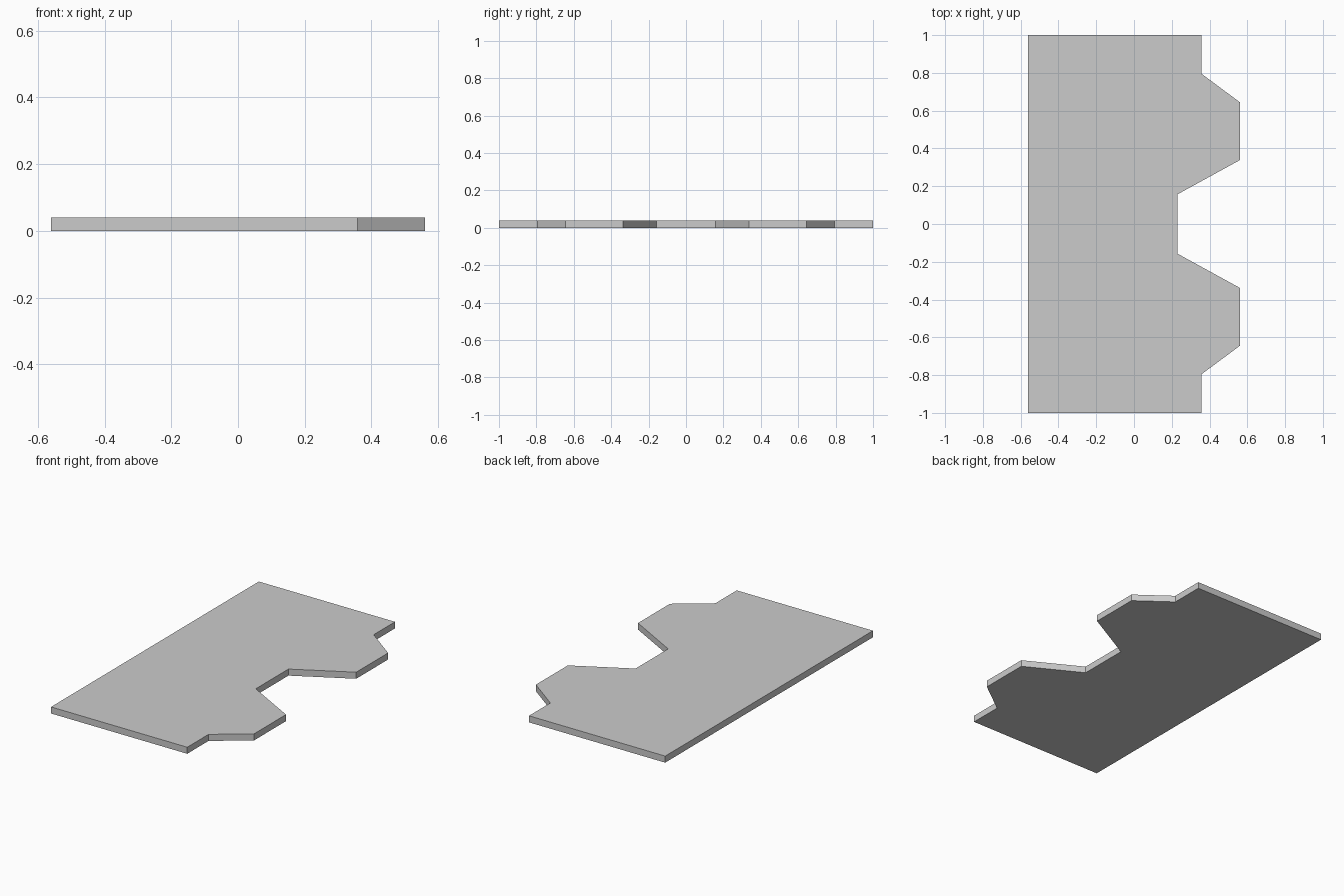
import bpy, bmesh

if "Cube" in bpy.data.objects:
    bpy.data.objects.remove(bpy.data.objects["Cube"])

HEIGHT = 0.04
BACK_X = -0.56

# Upper half of the toothed edge, from the end of the plate to the middle notch
half = [(0.358, 1.0), (0.358, 0.795), (0.56, 0.645), (0.56, 0.338), (0.23, 0.157)]
edge = half + [(x, -y) for x, y in reversed(half)]
outline = [(BACK_X, -1.0), (BACK_X, 1.0)] + edge
outline.reverse()  # counter-clockwise, so the face points up

# Flat plate: fill the outline and extrude it to its thickness
bm = bmesh.new()
base = bm.faces.new([bm.verts.new((x, y, 0)) for x, y in outline])
extruded = bmesh.ops.extrude_face_region(bm, geom=[base], use_keep_orig=True)
top = [v for v in extruded["geom"] if isinstance(v, bmesh.types.BMVert)]
bmesh.ops.translate(bm, verts=top, vec=(0, 0, HEIGHT))
bmesh.ops.recalc_face_normals(bm, faces=bm.faces[:])

mesh = bpy.data.meshes.new("notched_plate")
bm.to_mesh(mesh)
bm.free()
plate = bpy.data.objects.new("notched_plate", mesh)
bpy.context.collection.objects.link(plate)
